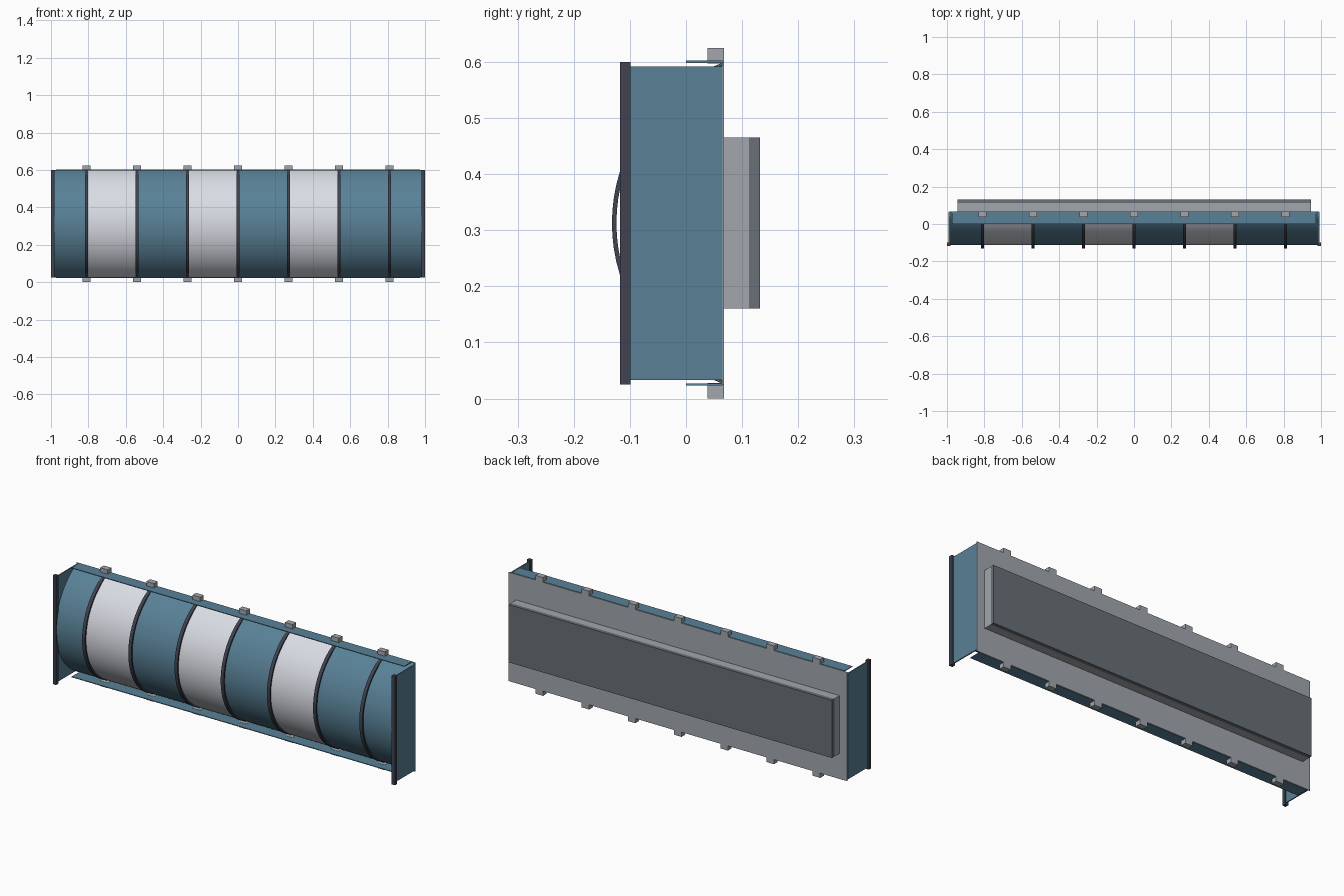
import bpy, bmesh
from math import atan2, sin, cos

if "Cube" in bpy.data.objects:
    bpy.data.objects.remove(bpy.data.objects["Cube"])

ZC = 0.3125  # middle height


def material(name, rgb):
    m = bpy.data.materials.new(name)
    m.diffuse_color = (*rgb, 1)
    m.use_nodes = True
    m.node_tree.nodes["Principled BSDF"].inputs["Base Color"].default_value = m.diffuse_color
    return m


BLUE = material("blue", (0.10, 0.22, 0.31))
WHITE = material("white", (0.70, 0.72, 0.78))
DARK = material("dark", (0.05, 0.055, 0.08))
GREY = material("grey", (0.36, 0.39, 0.42))
DARK_GREY = material("dark_grey", (0.14, 0.16, 0.18))


def make(name, bm, mat):
    bmesh.ops.recalc_face_normals(bm, faces=bm.faces)
    me = bpy.data.meshes.new(name)
    bm.to_mesh(me)
    bm.free()
    me.materials.append(mat)
    ob = bpy.data.objects.new(name, me)
    bpy.context.collection.objects.link(ob)
    return ob


def box(name, x, y, z, mat):
    bm = bmesh.new()
    bmesh.ops.create_cube(bm, size=1)
    for v in bm.verts:
        v.co = [(a + b) / 2 + c * (b - a) for (a, b), c in zip((x, y, z), v.co)]
    return make(name, bm, mat)


def arch(name, x0, x1, apex, thick, mat, half=0.286, back=0.065, n=32):
    """Curved strip bulging to y=apex, ending at y=back on both long edges."""
    d = back - apex
    r = (half * half + d * d) / (2 * d)
    cy = apex + r
    a = atan2(half, cy - back)
    bm = bmesh.new()
    rows = []
    for i in range(n + 1):
        t = -a + 2 * a * i / n
        rows.append([bm.verts.new((x, cy - q * cos(t), ZC + q * sin(t)))
                     for x, q in ((x0, r), (x1, r), (x1, r - thick), (x0, r - thick))])
    for p, q in zip(rows, rows[1:]):
        for k in range(4):
            bm.faces.new((p[k], p[(k + 1) % 4], q[(k + 1) % 4], q[k]))
    bm.faces.new(rows[0])
    bm.faces.new(rows[-1])
    ob = make(name, bm, mat)
    bpy.ops.object.select_all(action='DESELECT')
    ob.select_set(True)
    bpy.context.view_layer.objects.active = ob
    bpy.ops.object.shade_smooth_by_angle()
    return ob


# Back plate and the mounting block behind it
box("back_plate", (-0.99, 0.99), (0.064, 0.068), (0.025, 0.6), GREY)
box("mounting_block", (-0.945, 0.945), (0.068, 0.112), (0.16, 0.465), GREY)
box("mounting_cover", (-0.945, 0.945), (0.112, 0.132), (0.16, 0.465), DARK_GREY)

# Curved front panels between the ribs
ribs = [i * 0.27 for i in range(-3, 4)]
edges = [-0.985] + ribs + [0.985]
colours = [BLUE, WHITE, BLUE, WHITE, BLUE, WHITE, BLUE, BLUE]
for x0, x1, c in zip(edges, edges[1:], colours):
    arch("curved_panel", x0, x1, -0.113, 0.003, c)

# Ribs with clamp tabs top and bottom
for x in ribs:
    arch("rib", x - 0.009, x + 0.009, -0.132, 0.008, DARK)
    box("top_tab", (x - 0.022, x + 0.022), (0.038, 0.068), (0.597, 0.625), GREY)
    box("bottom_tab", (x - 0.022, x + 0.022), (0.038, 0.068), (0, 0.028), GREY)

# Long rails
box("top_rail", (-0.972, 0.972), (0, 0.065), (0.598, 0.602), BLUE)
box("bottom_rail", (-0.972, 0.972), (0, 0.065), (0.023, 0.027), BLUE)

# End plates and posts
for s in (-1, 1):
    box("end_plate", sorted((s * 0.985, s * 0.991)), (-0.1, 0.065), (0.033, 0.592), BLUE)
    box("end_post", sorted((s * 0.981, s * 1.0)), (-0.118, -0.099), (0.025, 0.6), DARK)
